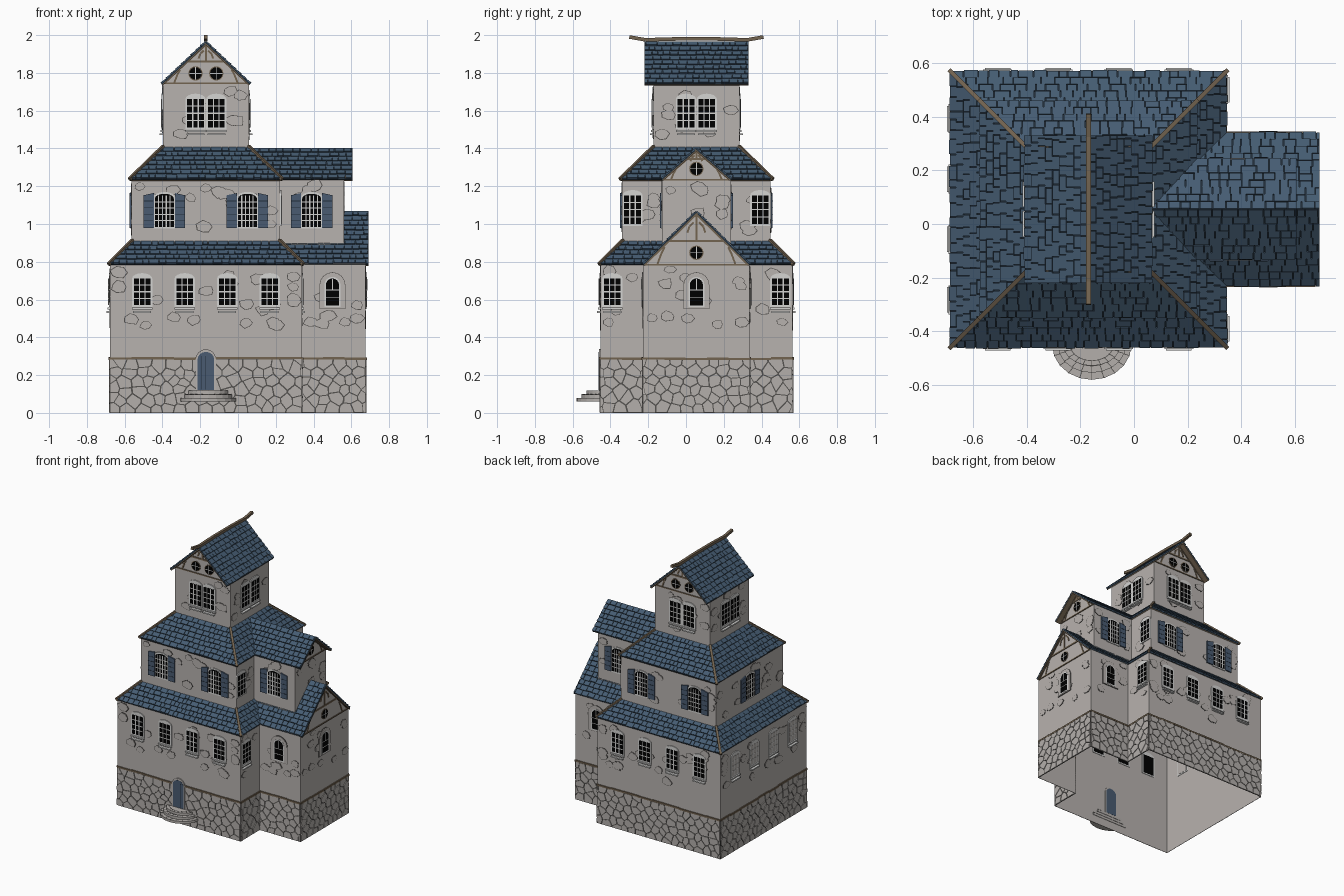
import bpy, bmesh, math, random
from mathutils import Vector, Matrix

if "Cube" in bpy.data.objects:
    bpy.data.objects.remove(bpy.data.objects["Cube"])

random.seed(7)
R = random.uniform
COLS = dict(wall=(.475, .445, .425), stone=(.455, .43, .41), mortar=(.09, .085, .08), tile=(.06, .108, .17),
            gap=(.015, .026, .04), wood=(.17, .125, .08), trim=(.66, .66, .65), glass=(0, 0, 0),
            shutter=(.067, .105, .165))
NAMES = list(COLS)
MATS = []
for n, c in COLS.items():
    m = bpy.data.materials.new(n + " colour")
    m.diffuse_color = (*c, 1)
    m.use_nodes = True
    m.node_tree.nodes["Principled BSDF"].inputs["Base Color"].default_value = m.diffuse_color
    MATS.append(m)
PARTS = {}
V2 = lambda p: Vector(p[:2])
C = Vector((-.17, .055))  # centre of the square main body


# ---------- helpers ----------
def add(name, verts, faces, mat):
    bm = PARTS.setdefault(name, bmesh.new())
    vs = [bm.verts.new(v) for v in verts]
    for f in faces:
        bm.faces.new([vs[i] for i in f]).material_index = NAMES.index(mat)


def frame(o, u, v):
    u, v = u.normalized(), v.normalized()
    M = Matrix((u, v, u.cross(v))).transposed().to_4x4()
    M.translation = o
    return M


def face(k, half):
    """Wall frame facing side k (0 front, 1 right, 2 back, 3 left), u measured from the body centre."""
    a = k * math.pi / 2
    u = Vector((round(math.cos(a)), round(math.sin(a)), 0))
    return frame(Vector((C.x, C.y, 0)) + Vector((u.y, -u.x, 0)) * half, u, Vector((0, 0, 1)))


def plate(name, F, poly, d0, d1, mat, tilt=0):
    n = len(poly)
    if n < 3:
        return
    lo = min(p[1] for p in poly)
    vs = [F @ Vector((p[0], p[1], d0)) for p in poly]
    vs += [F @ Vector((p[0], p[1], d1 - tilt * (p[1] - lo))) for p in poly]
    fs = [range(n, 2 * n)] + [(i, (i + 1) % n, n + (i + 1) % n, n + i) for i in range(n)]
    if d0 < 0 or d0 > .02:  # plates resting on a wall need no back
        fs.append(range(n - 1, -1, -1))
    add(name, vs, fs, mat)


def rect(u0, u1, v0, v1):
    return [Vector(p) for p in ((u0, v0), (u1, v0), (u1, v1), (u0, v1))]


def arch(u, z, w, h, rise, n=8):
    top = [(u + w / 2 * math.cos(t), z + h - rise + rise * math.sin(t)) for t in (math.pi * i / n for i in range(n + 1))]
    return [(u - w / 2, z), (u + w / 2, z)] + top


def disc(u, v, r, n=16, j=0, sy=1):
    return [Vector((u + r * R(1 - j, 1 + j) * math.cos(t), v + sy * r * R(1 - j, 1 + j) * math.sin(t)))
            for t in (math.tau * i / n for i in range(n))]


def strip(name, F, a, b, w, d0, d1, mat):
    a, b = Vector(a), Vector(b)
    s = Vector((a.y - b.y, b.x - a.x)).normalized() * w / 2
    plate(name, F, [a - s, b - s, b + s, a + s], d0, d1, mat)


def beam(name, a, b, w, mat="wood"):
    a, b = Vector(a), Vector(b)
    F = frame(a, b - a, Vector((0, 0, 1)).cross(b - a))
    plate(name, F, rect(0, (b - a).length, -w / 2, w / 2), -w / 2, w / 2, mat)


def clip(poly, p, n):
    out = []
    for a, b in zip(poly, poly[1:] + poly[:1]):
        da, db = (a - p).dot(n), (b - p).dot(n)
        if da <= 0:
            out.append(a)
        if da * db < 0:
            out.append(a.lerp(b, da / (da - db)))
    return out


# ---------- roofs ----------
def slope(name, *pts):
    p = [Vector(q) for q in pts]
    u = (p[1] - p[0]).normalized()
    n = u.cross(p[3] - p[0]).normalized()
    F = frame(p[0], u, n.cross(u))
    poly = [V2(F.inverted() @ q) for q in p]
    plate(name, F, poly, -.012, -.006, "wood")
    plate(name, F, poly, -.006, 0, "gap")
    h, v = poly[2].y, 0
    row = h / round(h / .036)
    while v < h - .005:
        x = min(q.x for q in poly) - R(0, .03)
        while x < poly[1].x:
            w = R(.028, .06)
            t = rect(x + .0015, x + w - .0015, v + R(0, .006), v + row - .001)
            for a, b in zip(poly, poly[1:] + poly[:1]):
                t = clip(t, a, Vector((b.y - a.y, a.x - b.x)))
            plate(name, F, t, -.001, .008, "tile", .12)
            x += w
        v += row


def hip_roof(name, ho, hi, z0, z1):
    cs = [(-1, -1), (1, -1), (1, 1), (-1, 1)]
    P = lambda i, h, z: (C.x + cs[i % 4][0] * h, C.y + cs[i % 4][1] * h, z)
    for i in range(4):
        slope(name, P(i, ho, z0), P(i + 1, ho, z0), P(i + 1, hi, z1), P(i, hi, z1))
        beam(name + "_hip_beams", P(i, ho + .003, z0), P(i, hi, z1 + .007), .016)


def gable_roof(name, a, b, h, z0, z1):
    a, b = Vector(a), Vector(b)
    d = (b - a).normalized()
    r = Vector((d.y, -d.x)) * h
    slope(name, (*(a + r), z0), (*(b + r), z0), (*b, z1), (*a, z1))
    slope(name, (*(b - r), z0), (*(a - r), z0), (*a, z1), (*b, z1))


hip_roof("lower_roof", .513, .388, .787, .908)
hip_roof("upper_roof", .402, .225, 1.237, 1.405)
gable_roof("lower_wing_roof", (.22, C.y), (.69, C.y), .284, .787, 1.066)
gable_roof("upper_wing_roof", (.05, C.y), (.605, C.y), .186, 1.237, 1.4)
gable_roof("tower_roof", (C.x, C.y - .275), (C.x, C.y + .275), .236, 1.742, 1.964)
ridge = [(-.355, 1.99), (-.27, 1.975), (-.1, 1.98), (.1, 1.98), (.27, 1.975), (.355, 1.99)]
for a, b in zip(ridge, ridge[1:]):
    beam("tower_ridge_beam", (C.x, C.y + a[0], a[1]), (C.x, C.y + b[0], b[1]), .019)


# ---------- walls ----------
def footprint(h, wh=0, wx=0):
    p = [(-h, -h), (h, -h), (h, -wh), (wx, -wh), (wx, wh), (h, wh), (h, h), (-h, h)]
    return [C + Vector(q) for q in (p if wh else p[:2] + p[6:])]


def walls(name, loop, z0, z1, patch_z0):
    out = []
    for p, q in zip(loop, loop[1:] + loop[:1]):
        w = (q - p).length
        F = frame(Vector((*p, 0)), (q - p).to_3d(), Vector((0, 0, 1)))
        add(name, [F @ Vector((a, z, 0)) for a, z in ((0, z0), (w, z0), (w, z1), (0, z1))], [(0, 1, 2, 3)], "wall")
        # exposed stones showing through the plaster
        for _ in range(round(w * (z1 - patch_z0) * 60)):
            u, z = R(.045, w - .04), R(patch_z0 + .04, z1 - .03)
            if R(0, 1) < .3:
                u = random.choice((.045, w - .045))
            s = min(R(.028, .046), w / 3)
            patch = disc(u, z, s, 7, .22, .75)
            plate(name + "_exposed_stones", F, patch, 0, .002, "mortar")
            m = Vector((u + .002, z + .003))
            plate(name + "_exposed_stones", F, [m + (k - m) * .88 for k in patch], 0, .0035, "wall")
        out.append((F, w))
    return out


low = walls("lower_walls", footprint(.508, .282, .845), 0, .79, .42)
walls("middle_walls", footprint(.393, .182, .73), .87, 1.24, .92)
walls("tower_walls", footprint(.228), 1.34, 1.75, 1.42)

# rubble stone base: cells cut from a jittered grid, with a rough timber course above
for F, w in low:
    plate("stone_base", F, rect(0, w, 0, .286), 0, .002, "mortar")
    nx, ny = max(2, round(w / .066)), 6
    seeds = [Vector(((i + .5 * (j % 2) + R(.1, .75)) * w / nx, (j + R(.15, .85)) * .286 / ny))
             for i in range(-1, nx + 1) for j in range(ny)]
    for s in seeds:
        cell = rect(0, w, 0, .286)
        for t in seeds:
            if t is not s and (t - s).length < .2:
                cell = clip(cell, (s + t) / 2, t - s)
        if len(cell) > 2:
            m = sum(cell, Vector((0, 0))) / len(cell)
            plate("stone_base", F, [m + (k - m) * .89 for k in cell], .001, .006, "stone")
    n = max(1, round(w / .11))
    for i in range(n):
        z = .288 + R(-.003, .003)
        plate("base_timber_course", F, rect(i * w / n, (i + 1) * w / n, z - .006, z + .006), 0, .0075, "wood")


# ---------- windows ----------
def bars(F, u, z, w, h, nx, nz):
    for i in range(1, nx):
        x = u - w / 2 + w * i / nx
        plate("window_bars", F, rect(x - .003, x + .003, z, z + h), .006, .009, "trim")
    for i in range(1, nz):
        y = z + h * i / nz
        plate("window_bars", F, rect(u - w / 2, u + w / 2, y - .003, y + .003), .006, .009, "trim")


def window(F, u, z, h=.18, sill=True, pane="glass"):
    plate("window_frames", F, arch(u, z, .108, h, .03), -.003, .006, "trim")
    plate("window_glass", F, rect(u - .044, u + .044, z + .01, z + h - .028), -.004, .0075, pane)
    bars(F, u, z + .01, .088, h - .038, 3, 4)
    if sill:
        for dz, w, d in ((-.012, .108, .012), (-.03, .095, .018)):
            plate("window_sills", F, rect(u - w / 2, u + w / 2, z + dz, z + dz + .009), 0, d, "trim")


def shutter_window(F, u, z=.98):
    plate("window_frames", F, arch(u, z - .005, .115, .195, .03), -.003, .006, "trim")
    plate("window_glass", F, arch(u, z + .005, .1, .175, .025), -.004, .0075, "glass")
    bars(F, u, z + .005, .1, .165, 5, 5)
    for s in (-1, 1):
        x = u + s * .083
        plate("shutters", F, [(x - .027, z), (x + .027, z), (x + .027, z + .178 - s * .006),
                              (x - .027, z + .178 + s * .006)], .002, .011, "shutter")
        for i in range(1, 5):
            plate("shutters", F, rect(x - .024, x + .024, z + i * .035, z + i * .035 + .0035), .01, .012, "gap")


def arched_window(F, u, z=.55):
    plate("arched_window_surrounds", F, arch(u, z, .138, .195, .069), -.001, .004, "mortar")
    plate("arched_window_surrounds", F, arch(u, z + .003, .132, .189, .066), -.001, .006, "wall")
    plate("window_frames", F, arch(u, z + .01, .085, .16, .042), -.003, .0075, "trim")
    plate("window_glass", F, arch(u, z + .018, .07, .144, .035), -.004, .0085, "glass")
    for v in (.06, .1):
        strip("window_bars", F, (u - .035, z + v), (u + .035, z + v), .004, .008, .01, "trim")
    strip("window_bars", F, (u, z + .1), (u, z + .16), .004, .008, .01, "trim")


def round_window(F, u, z, r=.033):
    plate("round_windows", F, disc(u, z, r + .005), -.001, .004, "wood")
    plate("round_windows", F, disc(u, z, r), -.001, .006, "glass")
    for a in ((r, 0), (0, r)):
        strip("round_windows", F, (u - a[0], z - a[1]), (u + a[0], z + a[1]), .004, .005, .007, "trim")


for k in range(4):
    for o in ((-.445, .445) if k == 1 else (-.3375, -.1125, .1125, .3375)):
        window(face(k, .508), o, .56, pane="wall" if k == 3 else "glass")  # left side is bricked up
    for o in (-.055, .055):
        window(face(k, .228), o, 1.5, .19)
for k in (0, 2):
    s = 1 - k
    for o in (-.22, .22):
        shutter_window(face(k, .393), o)
    shutter_window(face(k, .182), s * .56)
    arched_window(face(k, .282), s * .67)
shutter_window(face(3, .393), 0)
arched_window(face(1, .845), 0)
for o in (-.338, .338):
    window(face(1, .393), o, .99, .19, False)


# ---------- timbered gables ----------
def gable_end(name, F, h, z0, z1, rounds, mid):
    T = name + "_timbers"
    plate(name, F, [(-h, z0), (h, z0), (0, z1)], -.002, .001, "wall")
    half = lambda z: h * (z1 - z) / (z1 - z0)
    strip(T, F, (-h, z0), (h, z0), .008, 0, .006, "wood")
    strip(T, F, (-half(mid), mid), (half(mid), mid), .011, 0, .006, "wood")
    strip(T, F, (0, mid), (0, z1), .012, 0, .0055, "wood")
    for s in (-1, 1):
        strip(T, F, (s * (h - .004), z0), (0, z1 - .004), .014, 0, .008, "wood")
        curve = [(.74, 0), (.66, .22), (.6, .34)], [(.17, .62), (.13, .74), (.05, .82)]
        for c in curve:
            c = [(s * x * h, z0 + y * (z1 - z0)) for x, y in c]
            for a, b in zip(c, c[1:]):
                strip(T, F, a, b, .01, 0, .005, "wood")
    for u, z in rounds:
        round_window(F, u, z)


gable_end("lower_wing_gable", face(1, .845), .28, .785, 1.058, [(0, .848)], .91)
gable_end("upper_wing_gable", face(1, .73), .182, 1.235, 1.392, [(0, 1.292)], 1.345)
for k in (0, 2):
    gable_end("tower_gable", face(k, .228), .228, 1.745, 1.956, [(-.055, 1.797), (.055, 1.797)], 1.86)

# ---------- door and rounded steps ----------
F = face(0, .508)
plate("door_surround", F, arch(0, .115, .105, .222, .05), -.003, .008, "wall")
plate("door", F, arch(0, .12, .088, .203, .04), -.004, .0095, "shutter")
for x in (-.022, 0, .022):
    strip("door", F, (x, .125), (x, .3), .0015, .009, .0105, "gap")
G = frame(Vector((-.157, -.45, 0)), Vector((1, 0, 0)), Vector((0, 1, 0)))
for r, z in ((1, .06), (.8, .08), (.6, .1)):
    fan = [Vector((.148 * (.3 + .7 * r) * math.cos(t), -.13 * r * math.sin(t))) for t in
           (math.pi * i / 10 for i in range(11))]
    plate("entrance_steps", G, fan[::-1], z, z + .018, "stone")
    for a, b in zip(fan, fan[1:]):
        strip("entrance_steps", G, a * .72, a, .003, z + .017, z + .0188, "mortar")
        strip("entrance_steps", G, a * .76, b * .76, .003, z + .017, z + .0188, "mortar")

# ---------- turn the collected parts into objects ----------
for name, bm in PARTS.items():
    me = bpy.data.meshes.new(name)
    bmesh.ops.recalc_face_normals(bm, faces=bm.faces) if name == "entrance_steps" else None
    bm.to_mesh(me)
    bm.free()
    for m in MATS:
        me.materials.append(m)
    bpy.context.collection.objects.link(bpy.data.objects.new(name, me))
